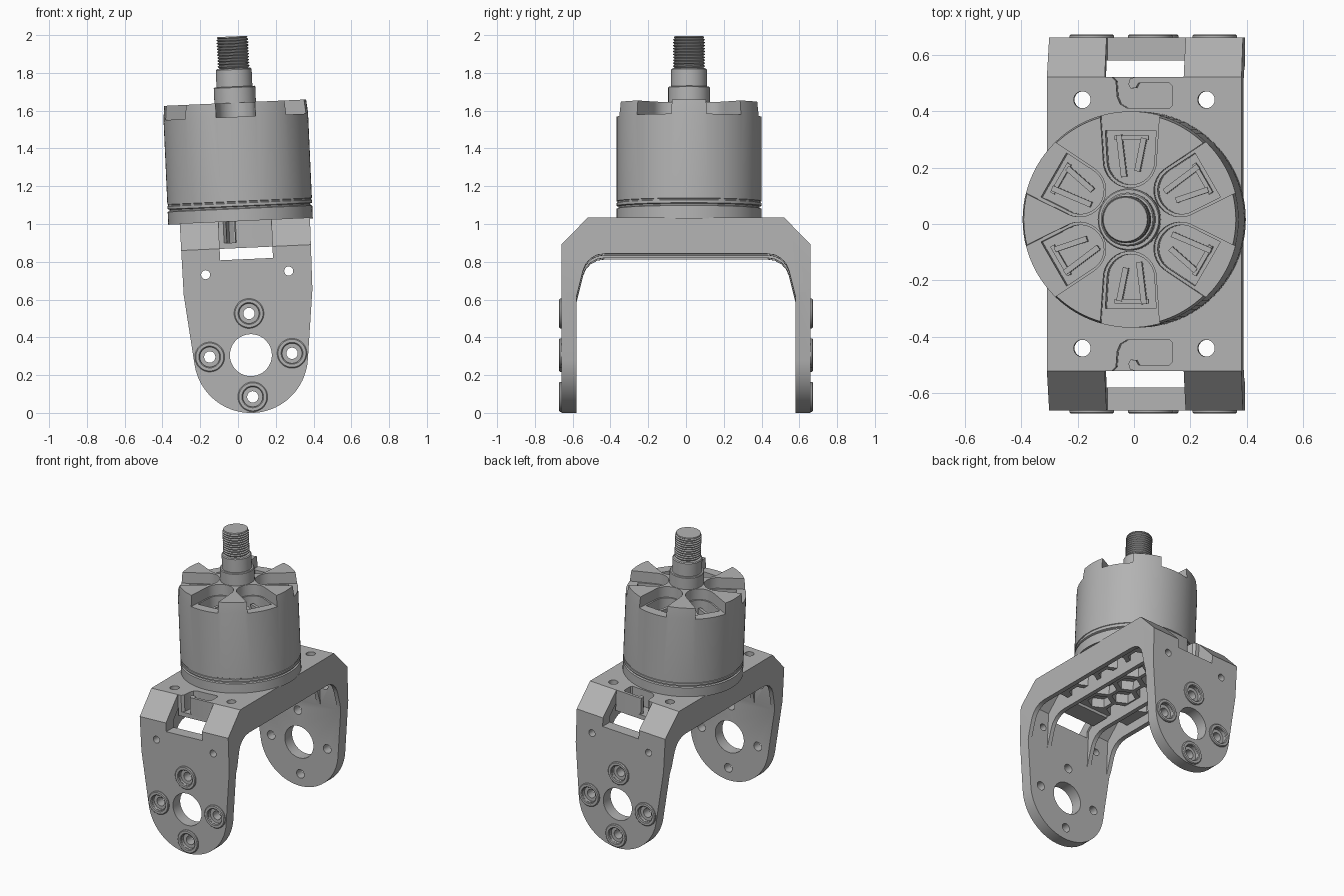
import bpy, bmesh, math
from mathutils import Matrix, Vector

if "Cube" in bpy.data.objects:
    bpy.data.objects.remove(bpy.data.objects["Cube"])

grey = bpy.data.materials.new("machined grey")
grey.diffuse_color = (0.45, 0.45, 0.45, 1)
grey.use_nodes = True
grey.node_tree.nodes["Principled BSDF"].inputs["Base Color"].default_value = grey.diffuse_color

MAP = {'X': lambda a, b, d: (d, a, b), 'Y': lambda a, b, d: (a, d, b), 'Z': lambda a, b, d: (a, b, d)}


def circle(cx, cy, r, n=32, start=0.0, sweep=2 * math.pi, closed=True):
    steps = n if closed else n - 1
    return [(cx + r * math.cos(start + sweep * i / steps), cy + r * math.sin(start + sweep * i / steps)) for i in range(n)]


def rect(a0, a1, b0, b1):
    return [(a0, b0), (a1, b0), (a1, b1), (a0, b1)]


def solid(name, pieces):
    """Object of one or more prisms: (points, axis, low, high[, matrix])."""
    bm = bmesh.new()
    for pts, axis, lo, hi, *mat in pieces:
        m = mat[0] if mat else Matrix()
        rings = [[bm.verts.new(m @ Vector(MAP[axis](a, b, d))) for a, b in pts] for d in (lo, hi)]
        n = len(pts)
        bm.faces.new(rings[0])
        bm.faces.new(rings[1][::-1])
        for i in range(n):
            j = (i + 1) % n
            bm.faces.new((rings[0][j], rings[0][i], rings[1][i], rings[1][j]))
    return finish(name, bm)


def lathe(name, profile, seg=72, closed=False, spots=(Matrix(),)):
    """Revolve (radius, z) profile about z; r = 0 ends become poles."""
    bm = bmesh.new()
    for m in spots:
        rings = []
        for r, z in profile:
            count = 1 if r == 0 else seg
            rings.append([bm.verts.new(m @ Vector((r * math.cos(2 * math.pi * i / seg),
                                                   r * math.sin(2 * math.pi * i / seg), z))) for i in range(count)])
        pairs = list(zip(rings, rings[1:])) + ([(rings[-1], rings[0])] if closed else [])
        for p, q in pairs:
            for i in range(seg):
                j = (i + 1) % seg
                face = [p[i % len(p)], p[j % len(p)], q[j % len(q)], q[i % len(q)]]
                bm.faces.new(list(dict.fromkeys(face)))
    return finish(name, bm)


def finish(name, bm):
    bmesh.ops.recalc_face_normals(bm, faces=bm.faces)
    me = bpy.data.meshes.new(name)
    bm.to_mesh(me)
    bm.free()
    me.materials.append(grey)
    ob = bpy.data.objects.new(name, me)
    bpy.context.collection.objects.link(ob)
    return ob


def boolean(ob, pieces, op='DIFFERENCE'):
    cutter = solid("cutter", pieces)
    cutter.hide_render = True
    bpy.context.view_layer.objects.active = ob
    mod = ob.modifiers.new("cut", 'BOOLEAN')
    mod.operation, mod.object, mod.solver = op, cutter, 'EXACT'
    bpy.ops.object.modifier_apply(modifier=mod.name)
    bpy.data.objects.remove(cutter)


# fork bracket: arch profile trimmed by the tapered, round-ended leg outline
half = [(0.58, -0.1), (0.66, -0.1), (0.66, 0.876), (0.52, 1.02)]
inner = [(0.43, 0.828), (0.47, 0.822), (0.505, 0.803), (0.53, 0.775), (0.545, 0.74), (0.58, 0.6)]
arch = half + [(-y, z) for y, z in half[::-1]] + [(-y, z) for y, z in inner[::-1]] + inner
bracket = solid("fork_bracket", [(arch, 'X', -0.5, 0.5)])
outline = circle(0, 0.302, 0.302, 40, math.pi + 0.12, math.pi - 0.24, False)
outline += [(0.341, 0.64), (0.347, 1.2), (-0.347, 1.2), (-0.341, 0.64)]
boolean(bracket, [(outline, 'Y', -1, 1)], 'INTERSECT')

# underside hollow, leaving side walls and two gusset ribs
thin = [(0.579, 0.5), (0.579, 0.86), (0.485, 0.96)]
thin = thin + [(-y, z) for y, z in thin[::-1]]
boolean(bracket, [(thin, 'X', a, b) for a, b in ((-0.312, -0.18), (-0.152, 0.152), (0.18, 0.312))])

# bearing hole, bolt holes and small upper holes through both legs
bolts = [(0, 0.527), (0, 0.085), (-0.218, 0.306), (0.218, 0.306)]
holes = [(circle(0, 0.306, 0.111, 48), 'Y', -1, 1)]
holes += [(circle(x, z, 0.03, 20), 'Y', -1, 1) for x, z in bolts]
holes += [(circle(x, 0.742, 0.024, 20), 'Y', -1, 1) for x in (-0.22, 0.22)]
boolean(bracket, holes)
boolean(bracket, [(circle(x, z, 0.052, 32), 'Y', *(sorted((s * 0.642, s * 0.8))))
                  for x, z in bolts for s in (-1, 1)])
# mounting holes in the top and the shoulder windows
boolean(bracket, [(circle(x, y, 0.03, 24), 'Z', 0.7, 1.2) for x in (-0.22, 0.22) for y in (-0.44, 0.44)])
boolean(bracket, [(rect(-0.14, 0.14, 0.815, 1.2), 'Y', *sorted((s * 0.52, s * 0.9))) for s in (-1, 1)])

# hooked cable channels with trays beneath
trays = solid("cable_trays", [(rect(-0.14, 0.14, 0.875, 0.962), 'Y', *sorted((s * 0.385, s * 0.52))) for s in (-1, 1)])
for s in (-1, 1):
    chan = [(-0.115, 0.56), (-0.115, 0.52), (-0.1, 0.505), (-0.096, 0.45), (-0.085, 0.425), (-0.06, 0.41),
            (0.09, 0.41), (0.1, 0.42), (0.1, 0.488), (0.088, 0.5), (-0.02, 0.5), (-0.03, 0.482),
            (-0.048, 0.48), (-0.056, 0.495), (-0.05, 0.515), (-0.03, 0.521), (-0.03, 0.56)]
    for ob in (bracket, trays):
        boolean(ob, [([(x, s * y) for x, y in chan], 'Z', 0.905, 1.2)])

# honeycomb stiffening under the top plate
comb = solid("honeycomb_ribs", [(rect(-0.32, 0.32, -0.39, 0.39), 'Z', 0.895, 0.965)])
cells = []
for row in range(-2, 3):
    for col in range(-2, 3):
        x = col * 0.155 + (0.0775 if row % 2 else 0)
        if abs(x) < 0.25:
            cells.append((circle(x, row * 0.145, 0.076, 6, math.pi / 6), 'Z', 0.8, 1.1))
boolean(comb, cells)

# raised bolt bosses on both outer leg faces
spots = [Matrix.Translation((x, 0, z)) @ Matrix.Rotation(s * math.pi / 2, 4, 'X') for x, z in bolts for s in (-1, 1)]
bosses = lathe("bolt_bosses", [(0.053, 0.65), (0.079, 0.65), (0.079, 0.667), (0.074, 0.672), (0.058, 0.672),
                               (0.053, 0.667)], 40, True, spots)

# motor: base ring, groove and bell
MOTOR = Matrix.Translation((-0.023, 0.016, 0))
bell = lathe("motor_bell", [(0, 1.015), (0.383, 1.015), (0.383, 1.083), (0.373, 1.087), (0.373, 1.094), (0.383, 1.098),
                            (0.383, 1.113), (0.379, 1.115), (0.379, 1.121), (0.383, 1.123),
                            (0.383, 1.575), (0.376, 1.645), (0, 1.645)], 96)
turns = [Matrix.Rotation(math.radians(30 + 60 * k), 4, 'Z') for k in range(6)]


def pocket(r, end, w):
    return circle(0.207, 0, r, 17, math.pi / 2, math.pi, False) + [(end, -w), (end, w)]


# six cooling pockets, open at the rim and deeper inside
boolean(bell, [(pocket(0.094, 0.45, 0.11), 'Z', 1.57, 1.8, t) for t in turns])
boolean(bell, [(pocket(0.084, 0.315, 0.09), 'Z', 1.45, 1.6, t) for t in turns])

# winding slats seen in the pockets
slats = []
for t in turns:
    for y, tilt, a, b in ((0.035, 0.12, 0.15, 0.3), (-0.03, -0.2, 0.17, 0.29)):
        m = t @ Matrix.Translation((0.22, y, 0)) @ Matrix.Rotation(tilt, 4, 'Z')
        slats.append((rect(a - 0.22, b - 0.22, -0.01, 0.01), 'Z', 1.44, 1.525, m))
    slats.append((rect(0.282, 0.298, -0.06, 0.06), 'Z', 1.44, 1.515, t))
slats = solid("winding_slats", slats)

# stepped hub and threaded shaft
shaft = [(0, 1.4), (0.11, 1.4), (0.11, 1.725), (0.106, 1.73), (0.095, 1.73), (0.095, 1.82), (0.09, 1.826), (0.074, 1.828)]
for i in range(10):
    z = 1.833 + i * 0.0155
    shaft += [(0.084, z + 0.004), (0.084, z + 0.008), (0.075, z + 0.0125)]
shaft += [(0.081, 1.99), (0.078, 1.996), (0, 1.996)]
shaft = lathe("threaded_shaft", shaft, 48)

for ob in (bell, slats, shaft):
    ob.data.transform(MOTOR)

# lean the whole assembly slightly and shade
lean = Matrix.Translation((0.082, 0, 0)) @ Matrix.Rotation(-0.045, 4, 'Y')
for ob in (bracket, trays, comb, bosses, bell, slats, shaft):
    ob.data.transform(lean)
    bpy.ops.object.select_all(action='DESELECT')
    ob.select_set(True)
    bpy.context.view_layer.objects.active = ob
    bpy.ops.object.shade_smooth_by_angle(angle=math.radians(30))
